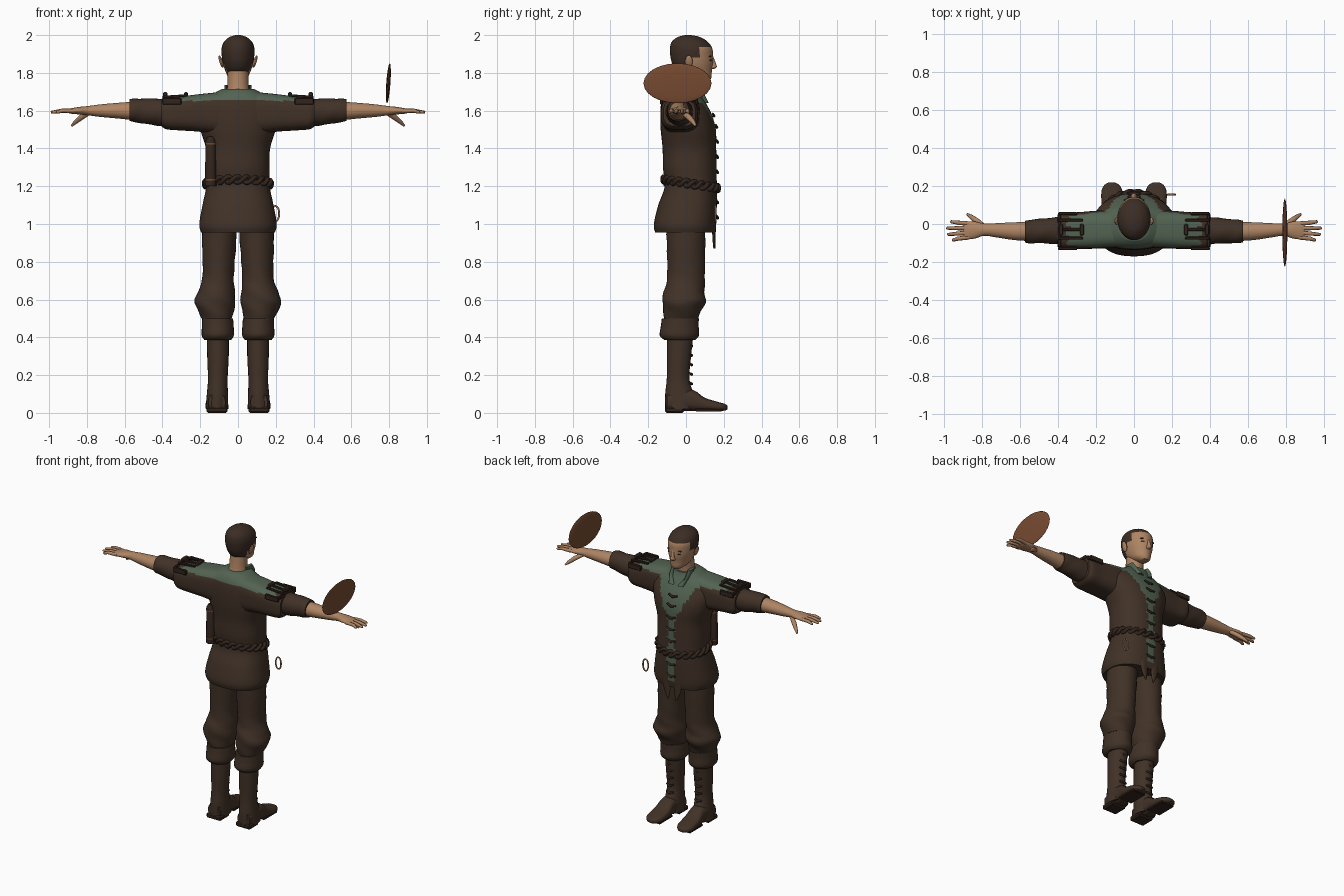
import bpy, bmesh, math
from math import sin, cos, pi
from mathutils import Vector

if "Cube" in bpy.data.objects:
    bpy.data.objects.remove(bpy.data.objects["Cube"])


def material(name, r, g, b):
    m = bpy.data.materials.new(name)
    m.use_nodes = True
    m.diffuse_color = (r, g, b, 1)
    bsdf = m.node_tree.nodes["Principled BSDF"]
    bsdf.inputs["Base Color"].default_value = (r, g, b, 1)
    bsdf.inputs["Roughness"].default_value = 0.9
    return m


CLOTH = material("dark brown cloth", .052, .031, .02)
GREEN = material("faded green cloth", .085, .125, .085)
SKIN = material("tan skin", .42, .23, .125)
HAIR = material("dark brown hair", .045, .026, .018)
RUST = material("rust brown", .19, .072, .032)
LEATHER = material("dark leather", .032, .018, .012)


def finish(bm, name, mats, rule=None, angle=50):
    bmesh.ops.recalc_face_normals(bm, faces=bm.faces)
    if rule:
        for f in bm.faces:
            f.material_index = rule(f.calc_center_median())
    me = bpy.data.meshes.new(name)
    bm.to_mesh(me)
    bm.free()
    for m in mats:
        me.materials.append(m)
    ob = bpy.data.objects.new(name, me)
    bpy.context.collection.objects.link(ob)
    bpy.ops.object.select_all(action='DESELECT')
    ob.select_set(True)
    bpy.context.view_layer.objects.active = ob
    bpy.ops.object.shade_smooth_by_angle(angle=math.radians(angle))
    return ob


def blend(a, b, c, d, t):
    """Smooth interpolation between b and c."""
    return tuple(q + .5 * t * (r - p + t * (2*p - 5*q + 4*r - s + t * (3*(q - r) + s - p)))
                 for p, q, r, s in zip(a, b, c, d))


def loft(name, rings, mats, axis='z', n=24, steps=4, power=1.0, rule=None, ripple=0):
    """Rings are (position, centre u, centre v, radius u, radius v)."""
    rows = []
    for i in range(len(rings) - 1):
        a, d = rings[max(i - 1, 0)], rings[min(i + 2, len(rings) - 1)]
        rows += [blend(a, rings[i], rings[i + 1], d, k / steps) for k in range(steps)]
    rows.append(rings[-1])
    bm = bmesh.new()
    loops = []
    for t, u, v, ru, rv in rows:
        loop = []
        for k in range(n):
            a = 2 * pi * k / n
            c, s = cos(a), sin(a)
            w = 1 + ripple * sin(3 * a + 60 * t)
            p = u + w * ru * math.copysign(abs(c) ** power, c)
            q = v + w * rv * math.copysign(abs(s) ** power, s)
            co = {'x': (t, p, q), 'y': (p, t, q), 'z': (p, q, t)}[axis]
            loop.append(bm.verts.new(co))
        loops.append(loop)
    for lo, hi in zip(loops, loops[1:]):
        for k in range(n):
            bm.faces.new((lo[k], lo[(k + 1) % n], hi[(k + 1) % n], hi[k]))
    bm.faces.new(loops[0])
    bm.faces.new(loops[-1])
    return finish(bm, name, mats, rule)


def rod(name, points, radii, mat, n=8, cyclic=False):
    """Round bar along a path, as a bevelled curve."""
    cu = bpy.data.curves.new(name, 'CURVE')
    cu.dimensions = '3D'
    cu.bevel_depth = 1
    cu.bevel_resolution = n // 4
    cu.use_fill_caps = True
    sp = cu.splines.new('POLY')
    sp.points.add(len(points) - 1)
    sp.use_cyclic_u = cyclic
    sp.use_smooth = True
    for pt, co, r in zip(sp.points, points, radii):
        pt.co = (*co, 1)
        pt.radius = r
    cu.materials.append(mat)
    ob = bpy.data.objects.new(name, cu)
    bpy.context.collection.objects.link(ob)
    return ob


def ball(name, centre, size, mat, tilt=0):
    bm = bmesh.new()
    bmesh.ops.create_uvsphere(bm, u_segments=24, v_segments=12, radius=1)
    ob = finish(bm, name, [mat])
    ob.location, ob.scale, ob.rotation_euler = centre, size, (0, tilt, 0)
    return ob


def box(name, centre, size, mat, tilt=0):
    bm = bmesh.new()
    bmesh.ops.create_cube(bm, size=1)
    bmesh.ops.scale(bm, vec=size, verts=bm.verts)
    bmesh.ops.bevel(bm, geom=bm.edges[:], offset=min(size) * .25, segments=1, affect='EDGES')
    ob = finish(bm, name, [mat], angle=20)
    ob.location, ob.rotation_euler = centre, (0, tilt, 0)
    return ob


# Head with hairline, neck and face
def hairline(c):
    return int(c.z > 1.935 or (c.y < .07 and c.z > 1.885)
               or (c.y < .035 and c.z > 1.85) or (c.y < .0 and c.z > 1.80))


loft("head", [(1.755, 0, .095, .025, .03), (1.775, 0, .072, .05, .062), (1.81, 0, .045, .067, .092),
              (1.85, 0, .035, .08, .108), (1.89, 0, .03, .086, .113), (1.93, 0, .027, .087, .112),
              (1.965, 0, .02, .074, .095), (1.99, 0, .015, .045, .058), (2.0, 0, .012, .012, .015)],
     [SKIN, HAIR], n=48, steps=5, rule=hairline)
loft("neck", [(1.66, 0, -.01, .075, .07), (1.72, 0, 0, .057, .058), (1.83, 0, .015, .055, .06)], [SKIN])
loft("nose", [(1.89, 0, .135, .008, .008), (1.845, 0, .142, .012, .018),
              (1.83, 0, .142, .017, .02), (1.82, 0, .136, .01, .01)], [SKIN], n=12)
ball("mouth", (0, .126, 1.795), (.022, .006, .005), RUST)

# Jacket body: yoke and front strip are green
def yoke(c):
    zig = .02 * abs((c.z * 14) % 1 - .5)
    if c.z > 1.66 and c.y < .05:
        return 1
    if c.y > .02 and c.z > 1.0:
        half = .022 + .1 * max(0, min(1, (c.z - 1.42) / .2)) + zig
        return int(.008 < abs(c.x) < half or c.z > 1.64)
    return 0


loft("jacket", [(.955, 0, -.005, .195, .158), (1.0, 0, -.005, .205, .165), (1.1, 0, .008, .188, .155),
                (1.2, 0, .025, .168, .138), (1.3, 0, .02, .168, .142), (1.4, 0, .018, .17, .142),
                (1.5, 0, .012, .2, .146), (1.58, 0, 0, .215, .136), (1.65, 0, -.015, .19, .115),
                (1.69, 0, -.018, .13, .095), (1.715, 0, -.01, .085, .078)],
     [CLOTH, GREEN], n=80, steps=7, power=.85, rule=yoke)

# Twisted belt
for k in range(2):
    pts = []
    for i in range(180):
        a = 2 * pi * i / 180
        w = 11 * a + pi * k
        x, y = (.172 + .008 * cos(w)) * cos(a), .025 + (.142 + .008 * cos(w)) * sin(a)
        pts.append((x, y, 1.217 - .16 * y + .016 * sin(w)))
    rod("belt_strand", pts, [.012] * 180, LEATHER, cyclic=True)

# Toggles and bars down the front closure
for i, z in enumerate((1.04, 1.12, 1.28, 1.36, 1.44, 1.52, 1.58)):
    y = .162 if z < 1.5 else .162 - (z - 1.5) * .25
    rod("front_toggle", [(-.032, y, z), (0, y + .006, z - .008), (.032, y, z + .004)], [.006, .008, .006], LEATHER)

for s in (1, -1):
    # Ears, eyes and brows
    ball("ear", (s * .09, .015, 1.86), (.009, .02, .034), SKIN, s * .3)
    ball("eye", (s * .034, .127, 1.867), (.013, .009, .005), LEATHER)
    ball("brow", (s * .036, .127, 1.888), (.02, .008, .004), HAIR, s * .1)

    # Pointed front tails and collar flaps
    loft("front_tail", [(1.05, s * .04, .15, .032, .01), (.94, s * .04, .148, .026, .009),
                        (.87, s * .03, .15, .005, .005)], [CLOTH], n=12)
    loft("collar_flap", [(1.735, s * .06, .03, .012, .035), (1.69, s * .058, .06, .013, .035),
                         (1.64, s * .035, .108, .02, .012)], [GREEN], n=12)

    # Sleeves and rolled cuffs
    loft("upper_sleeve", [(s * .08, -.025, 1.585, .1, .115), (s * .2, -.03, 1.588, .1, .1),
                          (s * .3, -.035, 1.585, .097, .09), (s * .375, -.035, 1.583, .096, .082),
                          (s * .405, -.035, 1.587, .085, .07)],
         [CLOTH, GREEN], 'x', 48, 8, .65,
         lambda c: int(c.z > 1.653 and abs(c.x) < .33 + .06 * abs((c.y * 20) % 1 - .5)))
    loft("lower_sleeve", [(s * .38, -.035, 1.59, .075, .065), (s * .42, -.035, 1.592, .07, .072),
                          (s * .5, -.037, 1.598, .064, .066), (s * .55, -.04, 1.602, .062, .062),
                          (s * .575, -.04, 1.602, .057, .057)], [CLOTH], 'x', ripple=.02)

    # Forearm and hand
    loft("forearm", [(s * .54, -.04, 1.598, .05, .05), (s * .63, -.038, 1.6, .047, .042),
                     (s * .73, -.033, 1.6, .037, .033), (s * .79, -.03, 1.6, .032, .025),
                     (s * .84, -.032, 1.6, .045, .02), (s * .885, -.034, 1.598, .046, .014),
                     (s * .9, -.034, 1.598, .04, .009)], [SKIN], 'x')
    for y, tip, ty in ((-.07, .955, -.085), (-.046, .98, -.055), (-.022, .985, -.022), (.002, .965, .012)):
        rod("finger", [(s * .87, y, 1.598), (s * .93, (y + ty) / 2, 1.6), (s * tip, ty, 1.592),
                       (s * (tip + .006), ty, 1.591)], [.012, .011, .008, .004], SKIN)
    rod("thumb", [(s * .79, -.015, 1.59), (s * .83, .015, 1.565), (s * .86, .038, 1.54),
                  (s * .88, .052, 1.52)], [.014, .016, .012, .006], SKIN)

    # Shoulder straps, buckles and edging
    for y in (-.075, -.03, .02):
        box("shoulder_strap", (s * .335, y, 1.676), (.13, .016, .014), LEATHER, s * .06)
    for x in (.275, .385):
        box("shoulder_buckle", (s * x, -.03, 1.685), (.022, .06, .025), CLOTH)
    for y in (-.13, .055):
        box("shoulder_edging", (s * .35, y, 1.65), (.1, .016, .035), LEATHER)
    box("sleeve_band", (s * .393, -.035, 1.657), (.018, .17, .022), LEATHER)

    # Trouser legs gathered at the knee, with boot cuffs
    loft("trouser_leg", [(1.06, s * .095, 0, .093, .105), (.9, s * .1, 0, .09, .102),
                         (.72, s * .105, 0, .083, .1), (.64, s * .115, -.01, .098, .108),
                         (.59, s * .122, -.01, .108, .115), (.54, s * .117, -.02, .095, .1),
                         (.5, s * .112, -.025, .08, .09)], [CLOTH], n=32, ripple=.02)
    loft("boot_cuff", [(.5, s * .108, -.03, .082, .098), (.46, s * .107, -.033, .084, .1),
                       (.41, s * .107, -.035, .085, .104), (.385, s * .107, -.033, .07, .08)], [CLOTH], n=28)
    loft("boot_shaft", [(.42, s * .107, -.03, .058, .07), (.3, s * .106, -.037, .057, .064),
                        (.18, s * .107, -.042, .052, .06), (.1, s * .109, -.035, .056, .075),
                        (.02, s * .111, -.03, .06, .08)], [CLOTH])
    loft("boot_foot", [(-.1, s * .112, .055, .045, .045), (-.03, s * .112, .065, .054, .055),
                       (.04, s * .113, .065, .052, .055), (.1, s * .114, .045, .057, .035),
                       (.17, s * .116, .034, .056, .024), (.205, s * .117, .03, .04, .018),
                       (.22, s * .117, .028, .015, .01)], [CLOTH], 'y', power=.75)
    box("boot_heel", (s * .111, -.06, .016), (.11, .1, .032), LEATHER)
    box("boot_sole", (s * .115, .12, .015), (.1, .14, .016), LEATHER)
    for z in (.16, .21, .26, .31, .36):
        rod("boot_lace", [(s * .107 - .025, .02, z), (s * .107, .03, z - .006), (s * .107 + .025, .02, z)],
            [.006, .008, .006], LEATHER)

# Tube case on the back with tan bands
rod("tube_case", [(-.145, -.088, 1.2), (-.145, -.088, 1.44), (-.145, -.085, 1.46)], [.03, .027, .018], LEATHER, 16)
for z in (1.235, 1.425):
    rod("tube_band", [(-.145, -.088, z - .004), (-.145, -.088, z + .004)], [.031, .031], RUST, 16)

# Hanging ring at the hip
rod("hip_ring", [(.198 + .02 * cos(a), .155, 1.055 + .04 * sin(a)) for a in [2 * pi * i / 32 for i in range(32)]],
    [.005] * 32, SKIN, cyclic=True)

# Floating oval shield above the hand
ball("oval_shield", (.796, -.045, 1.745), (.011, .18, .106), RUST, .07)
